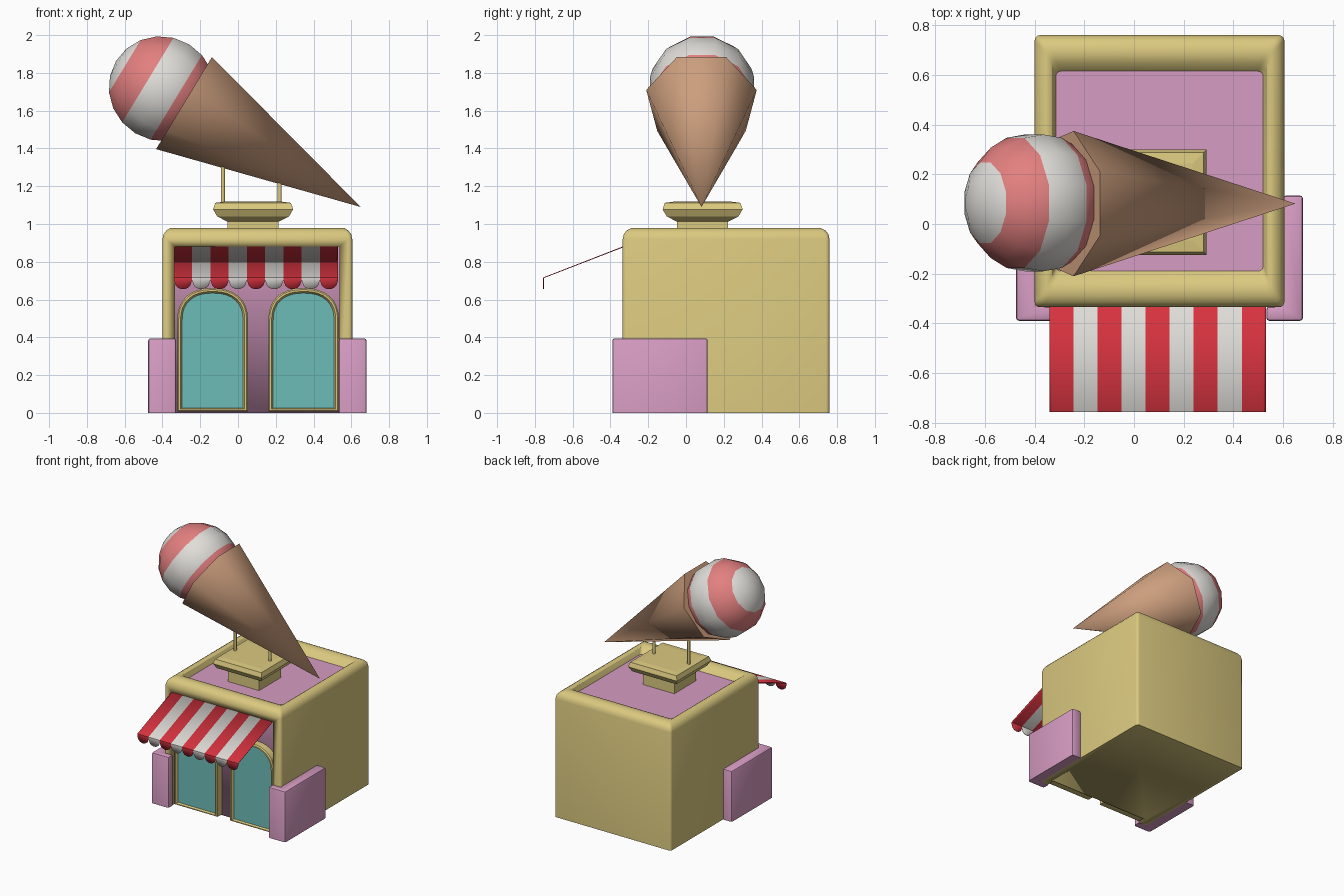
import bpy, bmesh, math
from mathutils import Vector

if "Cube" in bpy.data.objects:
    bpy.data.objects.remove(bpy.data.objects["Cube"])


def material(name, srgb):
    m = bpy.data.materials.new(name)
    lin = [c / 12.92 if c <= 0.04045 else ((c + 0.055) / 1.055) ** 2.4 for c in srgb]
    m.diffuse_color = (*lin, 1)
    m.use_nodes = True
    m.node_tree.nodes["Principled BSDF"].inputs["Base Color"].default_value = m.diffuse_color
    return m


YELLOW = material("cream yellow", (0.86, 0.79, 0.50))
MAUVE = material("mauve", (0.84, 0.61, 0.76))
TEAL = material("teal glass", (0.43, 0.74, 0.72))
RED = material("awning red", (0.85, 0.20, 0.25))
WHITE = material("awning white", (0.88, 0.87, 0.85))
WAFER = material("wafer brown", (0.80, 0.62, 0.49))
BERRY = material("berry pink", (0.89, 0.50, 0.50))
CREAM = material("vanilla white", (0.88, 0.87, 0.85))

CX = 0.1025                     # centre line of the shop
X0, X1, Y0, Y1 = -0.40, 0.605, -0.335, 0.76


def finish(name, bm, mats, angle=35):
    bmesh.ops.recalc_face_normals(bm, faces=bm.faces)
    me = bpy.data.meshes.new(name)
    bm.to_mesh(me)
    bm.free()
    for m in mats:
        me.materials.append(m)
    ob = bpy.data.objects.new(name, me)
    bpy.context.collection.objects.link(ob)
    bpy.ops.object.select_all(action='DESELECT')
    ob.select_set(True)
    bpy.context.view_layer.objects.active = ob
    bpy.ops.object.shade_smooth_by_angle(angle=math.radians(angle))
    return ob


def loft(name, loops, mats, rows=None, end=0, caps=True, angle=35):
    """Skin a list of equal point loops; rows gives a material per band, end the last cap."""
    bm = bmesh.new()
    vs = [[bm.verts.new(p) for p in lp] for lp in loops]
    n = len(loops[0])
    for r in range(len(vs) - 1):
        for i in range(n):
            j = (i + 1) % n
            f = bm.faces.new((vs[r][i], vs[r][j], vs[r + 1][j], vs[r + 1][i]))
            f.material_index = rows[r] if rows else 0
    if caps:
        bm.faces.new(vs[0])
        bm.faces.new(vs[-1]).material_index = end
    bmesh.ops.remove_doubles(bm, verts=bm.verts, dist=0.0004)
    return finish(name, bm, mats, angle)


def round_rect(ix, iy, z, r=0.02):
    pts = []
    corners = ((X1 - ix - r, Y1 - iy - r), (X0 + ix + r, Y1 - iy - r),
               (X0 + ix + r, Y0 + iy + r), (X1 - ix - r, Y0 + iy + r))
    for k, (cx, cy) in enumerate(corners):
        for s in range(4):
            a = math.radians(90 * k + 30 * s)
            pts.append((cx + r * math.cos(a), cy + r * math.sin(a), z))
    return pts


# Shop body with rounded parapet and sunken mauve roof
levels = [(0, 0, 0), (0, 0, 0.92), (0.006, 0.006, 0.946), (0.02, 0.02, 0.965),
          (0.04, 0.045, 0.978), (0.055, 0.075, 0.98), (0.07, 0.11, 0.97), (0.085, 0.145, 0.93)]
body = loft("shop_body", [round_rect(*l) for l in levels], [YELLOW, MAUVE], end=1)

# Recess in the front, with a mauve back wall
bm = bmesh.new()
bmesh.ops.create_cube(bm, size=1)
for v in bm.verts:
    v.co = (CX + v.co.x * 0.87, -0.385 + v.co.y * 0.23, 0.39 + v.co.z * 0.98)
for f in bm.faces:
    f.material_index = 1 if f.calc_center_median().y > -0.28 else 0
cutter = finish("front_recess_cutter", bm, [YELLOW, MAUVE])
cutter.hide_render = True
mod = body.modifiers.new("recess", 'BOOLEAN')
mod.object, mod.operation, mod.solver = cutter, 'DIFFERENCE', 'EXACT'
bpy.context.view_layer.objects.active = body
bpy.ops.object.modifier_apply(modifier=mod.name)
bpy.data.objects.remove(cutter)


# Arched doors: moulded frame with a glass pane
def arch(cx, inset, y):
    hw, spring, top, bottom = 0.187 - inset, 0.49, 0.66 - inset, 0.008 + inset * 0.7
    pts = [(cx - hw, y, bottom), (cx + hw, y, bottom)]
    for k in range(17):
        a = math.pi * k / 16
        c, s = math.cos(a), math.sin(a)
        pts.append((cx + math.copysign(abs(c) ** 0.85, c) * hw, y,
                    spring + max(s, 0) ** 0.85 * (top - spring)))
    return pts


for side, name in ((-1, "left_door"), (1, "right_door")):
    cx = CX + 0.004 + side * 0.241
    prof = [(0, -0.262), (0, -0.325), (0.007, -0.334), (0.017, -0.334), (0.026, -0.318)]
    loft(name, [arch(cx, i, y) for i, y in prof], [YELLOW, TEAL], end=1)

# L-shaped planters on the two front corners
for side, name in ((-1, "left_planter"), (1, "right_planter")):
    shape = [(0.43, -0.39), (0.578, -0.39), (0.578, 0.115), (0.497, 0.115), (0.497, -0.332), (0.43, -0.332)]
    bm = bmesh.new()
    f = bm.faces.new([bm.verts.new((CX + side * x, y, 0)) for x, y in shape])
    up = bmesh.ops.extrude_face_region(bm, geom=[f])["geom"]
    bmesh.ops.translate(bm, vec=(0, 0, 0.395), verts=[g for g in up if isinstance(g, bmesh.types.BMVert)])
    bmesh.ops.recalc_face_normals(bm, faces=bm.faces)
    edges = [e for e in bm.edges if max(v.co.z for v in e.verts) > 0.1]
    bmesh.ops.bevel(bm, geom=edges, offset=0.013, segments=2, profile=0.5, affect='EDGES')
    finish(name, bm, [MAUVE])

# Striped awning with scalloped valance
bm = bmesh.new()
STRIPES, SUB, W = 9, 10, 0.87
prev = None
for i in range(STRIPES * SUB + 1):
    x = CX - 0.007 + W * (i / (STRIPES * SUB) - 0.5)
    u = (i % SUB) / SUB * 2 - 1
    hem = 0.703 - 0.048 * math.sqrt(max(0, 1 - u * u))
    col = [bm.verts.new(p) for p in ((x, -0.325, 0.882), (x, -0.755, 0.715), (x, -0.755, hem))]
    if prev:
        for k in range(2):
            f = bm.faces.new((prev[k], prev[k + 1], col[k + 1], col[k]))
            f.material_index = ((i - 1) // SUB) % 2
    prev = col
awning = finish("awning", bm, [RED, WHITE])
sol = awning.modifiers.new("thickness", 'SOLIDIFY')
sol.thickness, sol.offset = 0.005, 0

# Roof pedestal
PX, PY = 0.08, 0.088
steps = [(0.135, 0.925), (0.135, 1.012), (0.19, 1.04), (0.212, 1.078), (0.2, 1.112), (0.155, 1.118)]
loft("sign_pedestal", [[(PX + sx * h, PY + sy * h, z) for sx, sy in ((-1, -1), (1, -1), (1, 1), (-1, 1))]
                       for h, z in steps], [YELLOW], angle=5)

# Two poles carrying the cone
for name, x, top in (("left_pole", -0.08, 1.335), ("right_pole", 0.22, 1.255)):
    loft(name, [[(x + 0.011 * math.cos(k * math.pi / 4), 0.08 + 0.011 * math.sin(k * math.pi / 4), z)
                 for k in range(8)] for z in (1.1, top)], [YELLOW], angle=50)

# Tilted ice cream: axis runs from the cone tip to the scoop
TIP, RIM = Vector((0.65, 0.082, 1.09)), Vector((-0.278, 0.082, 1.653))
AXIS = (RIM - TIP).normalized()
SIDE = Vector((0, 1, 0))
UP = SIDE.cross(AXIS)
if UP.z < 0:
    UP.negate()


def ring(centre, along, r, n):
    return [centre + AXIS * along + (UP * math.cos(a) + SIDE * math.sin(a)) * r
            for a in (2 * math.pi * (k + 0.5) / n for k in range(n))]


# Seven-sided wafer cone
loft("wafer_cone", [ring(TIP, 0, 0.0001, 7), ring(RIM, 0, 0.3, 7)], [WAFER], angle=62)

# Striped scoop, two rings per stripe
SCOOP = Vector((-0.402, 0.085, 1.716))
R = 0.285
loops = [ring(SCOOP, R * math.cos(math.pi * k / 10), max(R * math.sin(math.pi * k / 10), 1e-5), 12)
         for k in range(11)]
loft("scoop", loops, [CREAM, BERRY], rows=[(k // 2) % 2 for k in range(10)], caps=False, angle=40)
